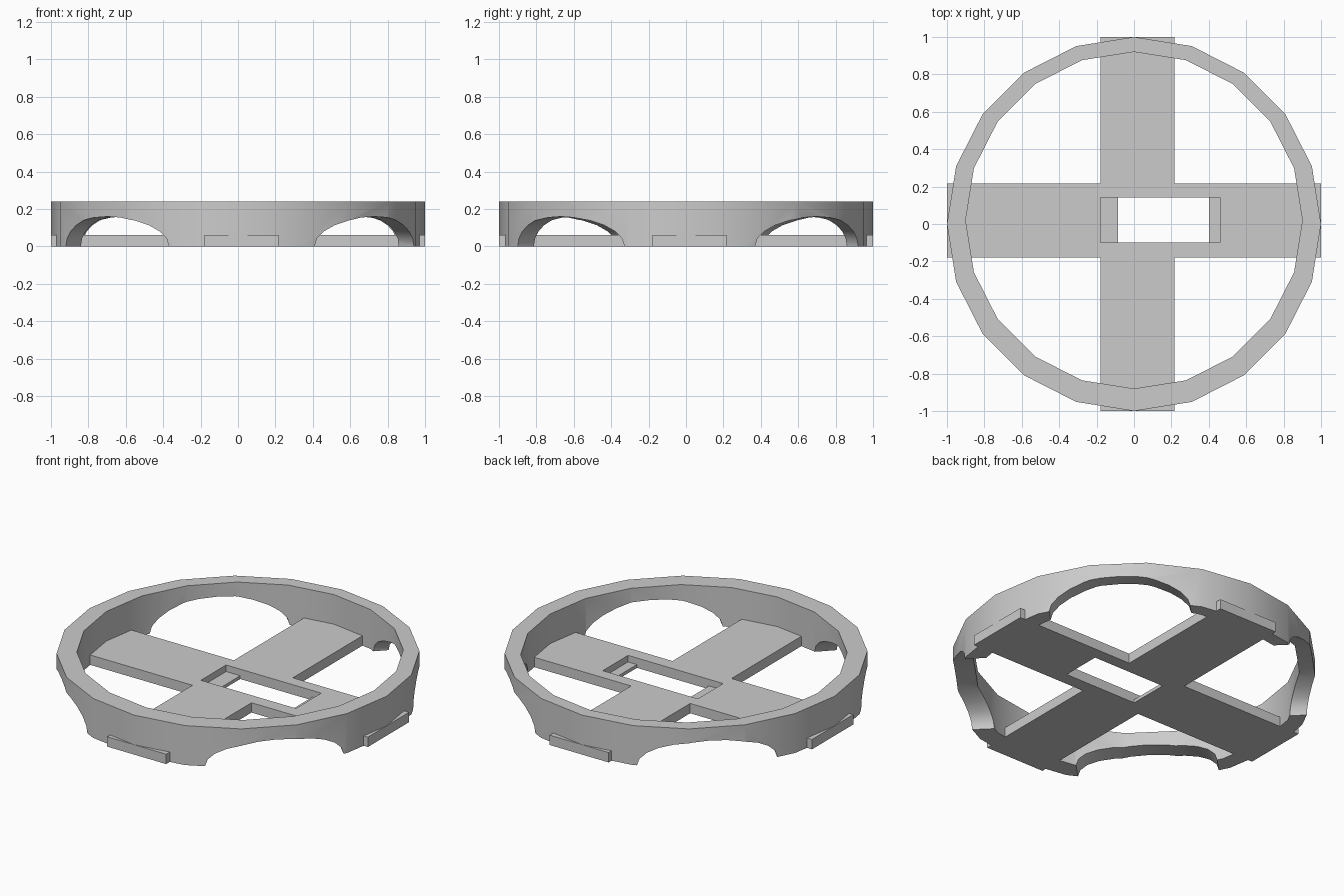
import bpy, bmesh
from math import cos, sin, pi
from mathutils import Matrix, Vector

cube = bpy.data.objects.get("Cube")
if cube:
    bpy.data.objects.remove(cube, do_unlink=True)

grey = bpy.data.materials.new("plain grey")
grey.use_nodes = True
colour = (0.6, 0.6, 0.6, 1)
grey.diffuse_color = colour
grey.node_tree.nodes["Principled BSDF"].inputs["Base Color"].default_value = colour


def prism(name, points, z0, z1, matrix=Matrix()):
    """Extrude a flat outline from z0 to z1, then place it."""
    bm = bmesh.new()
    face = bm.faces.new([bm.verts.new((x, y, z0)) for x, y in points])
    top = bmesh.ops.extrude_face_region(bm, geom=[face])["geom"]
    bmesh.ops.translate(bm, vec=(0, 0, z1 - z0),
                        verts=[v for v in top if isinstance(v, bmesh.types.BMVert)])
    bmesh.ops.recalc_face_normals(bm, faces=bm.faces[:])
    bm.transform(matrix)
    mesh = bpy.data.meshes.new(name)
    bm.to_mesh(mesh)
    bm.free()
    mesh.materials.append(grey)
    obj = bpy.data.objects.new(name, mesh)
    bpy.context.collection.objects.link(obj)
    return obj


def ellipse(n, a, b, cx=0, cy=0):
    return [(cx + a * cos(2 * pi * i / n), cy + b * sin(2 * pi * i / n)) for i in range(n)]


def box(x0, x1, y0, y1):
    return [(x0, y0), (x1, y0), (x1, y1), (x0, y1)]


def cut(obj, cutter):
    cutter.hide_render = True
    mod = obj.modifiers.new("cut", "BOOLEAN")
    mod.operation = "DIFFERENCE"
    mod.solver = "EXACT"
    mod.object = cutter
    bpy.context.view_layer.objects.active = obj
    bpy.ops.object.modifier_apply(modifier=mod.name)
    bpy.data.objects.remove(cutter, do_unlink=True)


# Twenty-sided ring with a slightly offset bore
ring = prism("ring", ellipse(20, 1, 1), 0, 0.24)
cut(ring, prism("bore_cutter", ellipse(20, 0.9, 0.9, 0, 0.02), -0.1, 0.4))

# Four arches cut along the diagonals
for angle in (pi / 4, -pi / 4):
    place = (Matrix.Translation((0.03, 0.03, 0)) @ Matrix.Rotation(angle, 4, "Z")
             @ Matrix.Rotation(pi / 2, 4, "Y") @ Matrix.Rotation(pi / 2, 4, "Z"))
    cut(ring, prism("arch_cutter", ellipse(24, 0.39, 0.16), -1.5, 1.5, place))

# Cross-shaped base plate
lo, hi = -0.18, 0.217
cross = [(lo, -1), (hi, -1), (hi, lo), (1, lo), (1, hi), (hi, hi),
         (hi, 1), (lo, 1), (lo, hi), (-1, hi), (-1, lo), (lo, lo)]
plate = prism("cross_plate", cross, 0, 0.06)

# Stepped slot in the middle of the plate
cut(plate, prism("slot_cutter", box(-0.085, 0.4, -0.1, 0.143), -0.1, 0.2))
cut(plate, prism("pocket_cutter", box(lo, 0.46, -0.1, 0.143), 0.02, 0.2))

# Soft shading round the ring, crisp edges elsewhere
for obj in (ring, plate):
    bpy.ops.object.select_all(action="DESELECT")
    obj.select_set(True)
    bpy.context.view_layer.objects.active = obj
    bpy.ops.object.shade_smooth_by_angle(angle=pi / 6)
